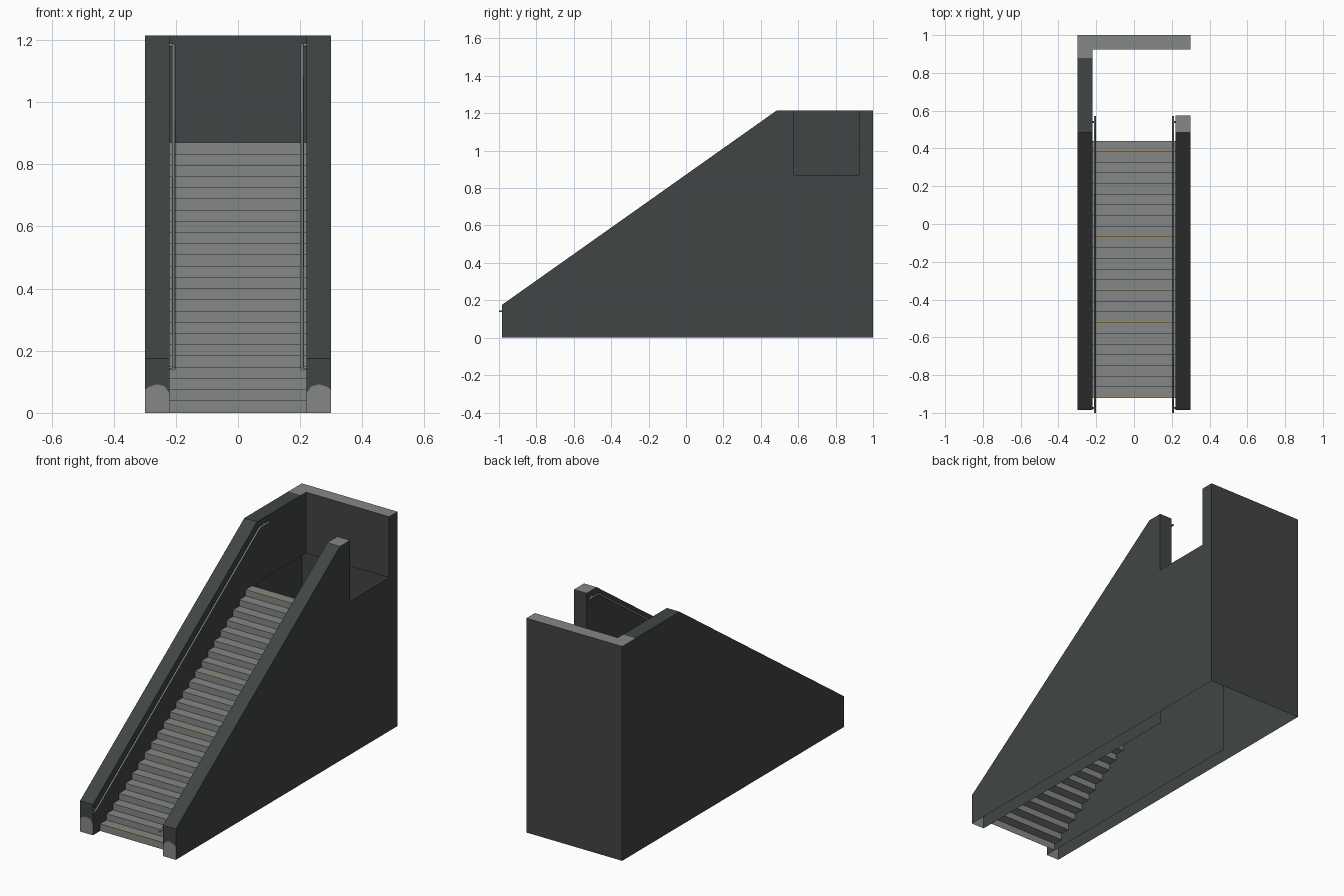
import bpy, bmesh

if "Cube" in bpy.data.objects:
    bpy.data.objects.remove(bpy.data.objects["Cube"])


def mat(name, col):
    m = bpy.data.materials.new(name)
    m.diffuse_color = (*col, 1)
    m.use_nodes = True
    m.node_tree.nodes["Principled BSDF"].inputs["Base Color"].default_value = m.diffuse_color
    return m


DARK = mat("dark slate", (0.052, 0.060, 0.058))
GREY = mat("mid grey", (0.235, 0.242, 0.242))
GOLD = mat("gold edging", (0.45, 0.28, 0.06))


def sheet(name, polys, mats):
    """Object from flat polygons given as (points, material index)."""
    bm = bmesh.new()
    for pts, mi in polys:
        f = bm.faces.new([bm.verts.new(p) for p in pts])
        f.material_index = mi
    bmesh.ops.remove_doubles(bm, verts=bm.verts[:], dist=1e-5)
    bmesh.ops.recalc_face_normals(bm, faces=bm.faces[:])
    me = bpy.data.meshes.new(name)
    bm.to_mesh(me)
    bm.free()
    for m in mats:
        me.materials.append(m)
    ob = bpy.data.objects.new(name, me)
    bpy.context.collection.objects.link(ob)
    return ob


# Main dimensions
XO, XI = 0.30, 0.22            # outer and inner wall planes
YF, YB, YI = -0.985, 1.0, 0.925
YS, YN = 0.485, 0.575          # end of slope, edge of side doorway
ZF, ZT, ZL = 0.175, 1.215, 0.87


def side(x, prof):
    return [(x, y, z) for y, z in prof]


def strip(s, a, b):
    """Strip across the wall thickness between two (y, z) points."""
    return [(s * XI, *a), (s * XO, *a), (s * XO, *b), (s * XI, *b)]


def wall(s, name):
    end = YN if s > 0 else YI
    outer = [(YF, 0), (YF, ZF), (YS, ZT)]
    if s > 0:                   # doorway cut beside the upper landing
        outer += [(YN, ZT), (YN, ZL), (YI, ZL), (YI, ZT)]
    outer += [(YB, ZT), (YB, 0)]
    lower = [(YF, 0), (YF, ZF), (YS, ZT), (YS, ZL), (YS, 0)]
    upper = [(YS, ZL), (YS, ZT), (end, ZT), (end, ZL)]
    polys = [(side(s * XO, outer), 0), (side(s * XI, lower), 0),
             (side(s * XI, upper), 0), (strip(s, (YF, ZF), (YS, ZT)), 0)]
    # level top of the wall
    if s > 0:
        polys += [(strip(s, (YS, ZT), (YN, ZT)), 1),
                  (strip(s, (YN, ZT), (YN, ZL)), 0)]
    else:
        polys += [(strip(s, (YS, ZT), (0.88, ZT)), 0),
                  (strip(s, (0.88, ZT), (YI, ZT)), 1)]
    # front end cap, worn grey at the foot
    arch = [(s * x, YF, z) for x, z in
            ((XI, 0.06), (0.235, 0.085), (0.26, 0.092), (0.285, 0.085), (XO, 0.075))]
    polys += [([(s * XI, YF, 0)] + arch + [(s * XO, YF, 0)], 1),
              (arch + [(s * XO, YF, ZF), (s * XI, YF, ZF)], 0)]
    sheet(name, polys, (DARK, GREY))


wall(-1, "left_wall")
wall(1, "right_wall")

# Back wall: outer face, inner face above the landing, top and doorway jamb
sheet("back_wall", [
    ([(-XO, YB, 0), (XO, YB, 0), (XO, YB, ZT), (-XO, YB, ZT)], 0),
    ([(-XI, YI, ZL), (XO, YI, ZL), (XO, YI, ZT), (-XI, YI, ZT)], 0),
    ([(-XO, YI, ZT), (-XI, YI, ZT), (XO, YI, ZT), (XO, YB, ZT), (-XO, YB, ZT)], 1),
], (DARK, GREY))

# Stairs: a single folded sheet of 24 risers and treads
N, Y0, Z0 = 24, -0.92, 0.04
GO, RISE = (0.44 - Y0) / N, (ZL - Z0) / (N - 1)
path = [(Y0, 0)]
for i in range(N):
    z = Z0 + i * RISE
    path += [(Y0 + i * GO, z), (Y0 + (i + 1) * GO, z)]
sheet("stairs", [([(-XI, *a), (XI, *a), (XI, *b), (-XI, *b)], 0)
                 for a, b in zip(path, path[1:])], (GREY,))

# Thin gold edging on a few treads
edging = []
for i in (0, 2, 7, 10, 15, 23):
    y, z = Y0 + i * GO, Z0 + i * RISE + 0.001
    edging.append(([(-0.2, y, z), (0.2, y, z), (0.2, y + 0.007, z), (-0.2, y + 0.007, z)], 0))
sheet("step_edging", edging, (GOLD,))

# Handrails with short level ends
for s, n in ((-1, "left"), (1, "right")):
    cu = bpy.data.curves.new(n + "_handrail", "CURVE")
    cu.dimensions = "3D"
    cu.bevel_depth, cu.bevel_resolution, cu.use_fill_caps = 0.0055, 1, True
    runs = [[(s * 0.207, y, z) for y, z in
             ((-1.0, 0.141), (-0.98, 0.141), (0.49, 1.184), (0.572, 1.184))]]
    # wall brackets at the two ends
    runs += [[(s * 0.207, y, z), (s * XI, y, z)] for y, z in ((-0.975, 0.145), (0.54, 1.184))]
    for pts in runs:
        sp = cu.splines.new("POLY")
        sp.points.add(len(pts) - 1)
        for p, c in zip(sp.points, pts):
            p.co = (*c, 1)
    cu.materials.append(GREY)
    bpy.context.collection.objects.link(bpy.data.objects.new(n + "_handrail", cu))
